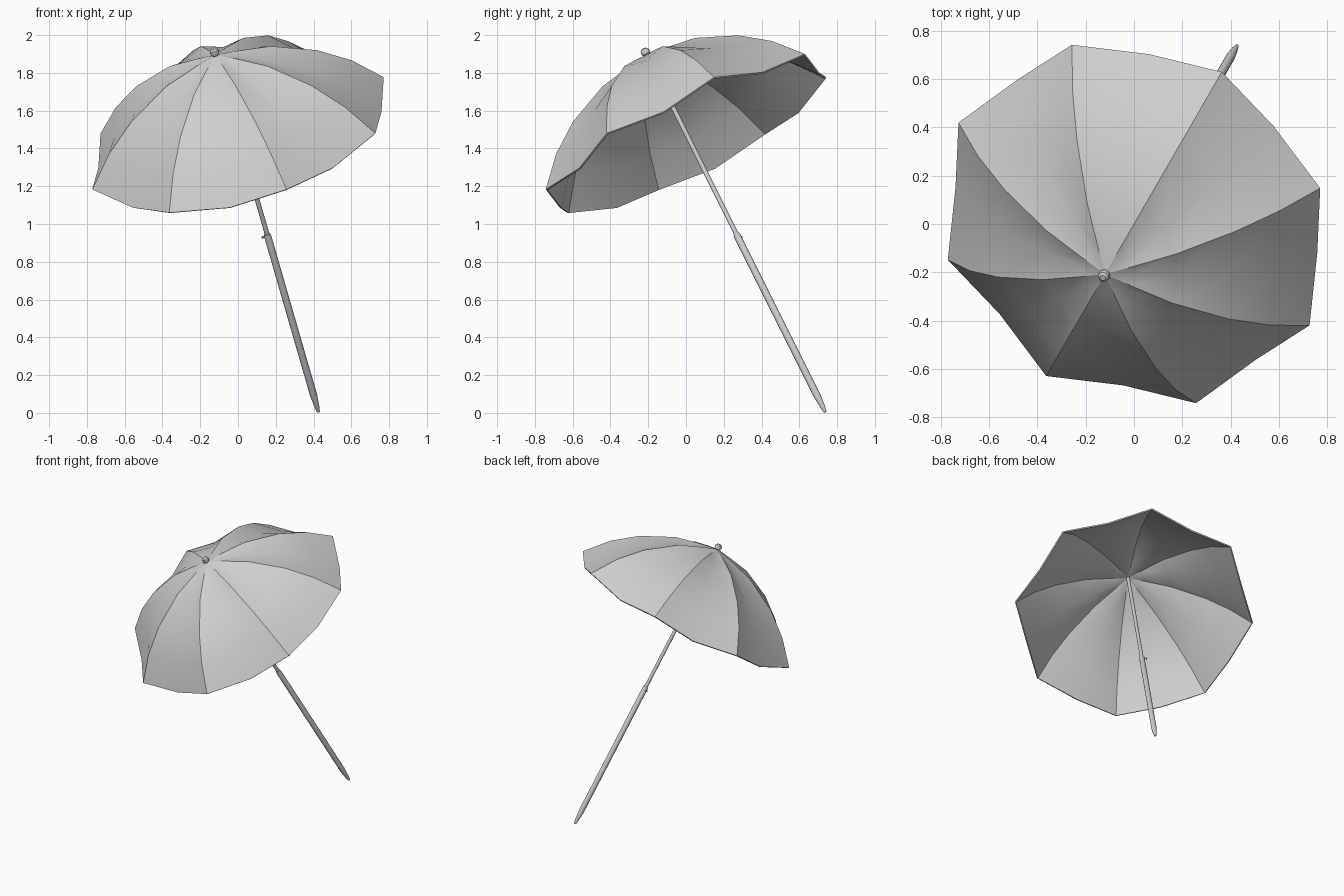
import bpy, bmesh
from math import pi, cos, sin, radians
from mathutils import Matrix, Vector

if "Cube" in bpy.data.objects:
    bpy.data.objects.remove(bpy.data.objects["Cube"], do_unlink=True)

# One plain grey for the whole parasol
grey = bpy.data.materials.new("plain_grey")
grey.use_nodes = True
grey.diffuse_color = (0.62, 0.62, 0.62, 1)
grey.node_tree.nodes["Principled BSDF"].inputs["Base Color"].default_value = grey.diffuse_color

# Everything is built upright around the rim centre, then leaned over
LEAN = (Matrix.Translation((0, 0, 1.48))
        @ Matrix.Rotation(radians(60), 4, "Z")
        @ Matrix.Rotation(radians(-30), 4, "Y"))


def finish(name, bm):
    bmesh.ops.recalc_face_normals(bm, faces=bm.faces)
    bm.transform(LEAN)
    mesh = bpy.data.meshes.new(name)
    bm.to_mesh(mesh)
    bm.free()
    mesh.materials.append(grey)
    obj = bpy.data.objects.new(name, mesh)
    bpy.context.collection.objects.link(obj)
    return obj


def smooth(obj, angle=35):
    bpy.ops.object.select_all(action="DESELECT")
    obj.select_set(True)
    bpy.context.view_layer.objects.active = obj
    bpy.ops.object.shade_smooth_by_angle(angle=radians(angle))


def lathe(name, profile, sides=12):
    """Closed turned part from (radius, height) points."""
    bm = bmesh.new()
    rings = [[bm.verts.new((r * cos(2 * pi * i / sides), r * sin(2 * pi * i / sides), h))
              for i in range(sides)] for r, h in profile]
    for a, b in zip(rings, rings[1:]):
        for i in range(sides):
            j = (i + 1) % sides
            bm.faces.new((a[i], a[j], b[j], b[i]))
    bm.faces.new(rings[0])
    bm.faces.new(rings[-1])
    obj = finish(name, bm)
    smooth(obj)
    return obj


# Canopy: eight panels hung between curved ribs (radius, height, sag of panel middle)
RIB = [(0.12, 0.455, 0.012), (0.30, 0.41, 0.03), (0.535, 0.29, 0.035),
       (0.70, 0.16, 0.04), (0.84, 0.0, 0.04)]
PANELS = 8
bm = bmesh.new()
apex = bm.verts.new((0, 0, 0.48))
rings = []
for r, h, sag in RIB:
    ring = []
    for i in range(PANELS * 2):
        a = pi * i / PANELS
        middle = i % 2
        rr = r * cos(pi / PANELS) if middle else r
        ring.append(bm.verts.new((rr * cos(a), rr * sin(a), h - sag * middle)))
    rings.append(ring)
n = PANELS * 2
for i in range(n):
    j = (i + 1) % n
    bm.faces.new((apex, rings[0][i], rings[0][j]))
    for a, b in zip(rings, rings[1:]):
        bm.faces.new((a[i], b[i], b[j], a[j]))
for f in bm.faces:
    f.smooth = True
# Sharp creases along the ribs and the rim
for i in range(0, n, 2):
    line = [apex] + [ring[i] for ring in rings]
    for a, b in zip(line, line[1:]):
        bm.edges.get((a, b)).smooth = False
for e in bm.edges:
    if e.is_boundary:
        e.smooth = False
canopy = finish("canopy", bm)
cloth = canopy.modifiers.new("cloth_thickness", "SOLIDIFY")
cloth.thickness = 0.01
cloth.offset = -1

# Pole: thin upper tube sliding into a thicker lower tube with a pointed foot
lathe("upper_pole", [(0.0125, -0.66), (0.0125, 0.475)])
lathe("lower_pole", [(0.008, -1.703), (0.013, -1.67), (0.019, -1.60),
                     (0.019, -0.63), (0.0165, -0.615)])

# Cap on top of the canopy
lathe("top_cap", [(0.012, 0.474), (0.022, 0.482), (0.025, 0.495),
                  (0.022, 0.509), (0.012, 0.517)])

# Locking screw at the joint
bm = bmesh.new()
for radius, length, out in ((0.004, 0.03, 0.018), (0.007, 0.007, 0.032)):
    bmesh.ops.create_cone(
        bm, cap_ends=True, segments=8, radius1=radius, radius2=radius, depth=length,
        matrix=Matrix.Translation((0, out, -0.635)) @ Matrix.Rotation(pi / 2, 4, "X"))
smooth(finish("locking_screw", bm))
